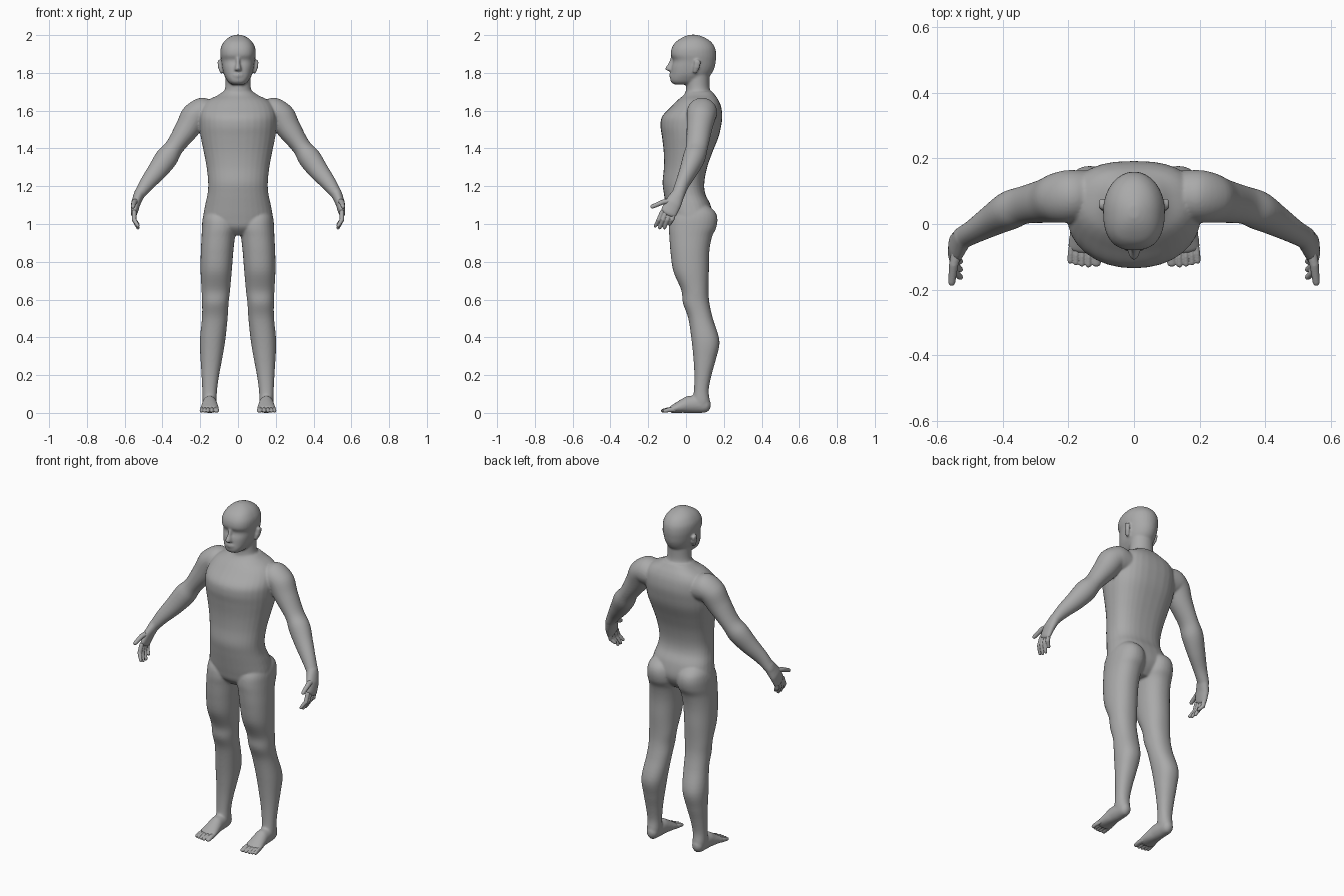
import bpy, bmesh, math
from mathutils import Vector

N = 32
GREY = bpy.data.materials.new("grey")
GREY.diffuse_color = (.4, .4, .4, 1)


def power(v, e):
    return math.copysign(abs(v) ** (2 / e), v)


def section(z, x0, x1, y0, y1, ef=2.0, eb=2.0):
    """Horizontal rounded outline with its own front and back squareness."""
    cx, cy, rx, ry = (x0 + x1) / 2, (y0 + y1) / 2, (x1 - x0) / 2, (y1 - y0) / 2
    ring = []
    for i in range(N):
        a = 2 * math.pi * i / N
        e = eb if math.sin(a) > 0 else ef
        ring.append(Vector((cx + rx * power(math.cos(a), e), cy + ry * power(math.sin(a), e), z)))
    return ring


def tube(path, side):
    """Rings along a path of (x, y, z, radius along side, other radius), with rounded ends."""
    pts = [Vector(p[:3]) for p in path]
    side = Vector(side)
    rings = []
    last = len(pts) - 1
    for i, p in enumerate(pts):
        t = (pts[min(i + 1, last)] - pts[max(i - 1, 0)]).normalized()
        u = (side - t * side.dot(t)).normalized()
        v = t.cross(u)
        ru, rv = path[i][3:]
        steps = [(0, 1)]
        if i == last:
            steps = [(0, 1), (.5, .87), (.85, .53), (.98, .2)]
        elif i == 0:
            steps = [(-.98, .2), (-.85, .53), (-.5, .87), (0, 1)]
        for d, s in steps:
            c = p + t * d * min(ru, rv)
            rings.append([c + (u * ru * math.cos(2 * math.pi * k / N)
                               + v * rv * math.sin(2 * math.pi * k / N)) * s for k in range(N)])
    return rings


def flow(rings, steps=5):
    """Add in-between rings on smooth curves through the given ones."""
    out = []
    last = len(rings) - 1
    for i in range(last):
        quads = zip(rings[max(i - 1, 0)], rings[i], rings[i + 1], rings[min(i + 2, last)])
        quads = list(quads)
        for s in range(steps):
            t = s / steps
            out.append([b + ((c - a) * t + (2 * a - 5 * b + 4 * c - d) * t * t
                             + (3 * b - a - 3 * c + d) * t ** 3) / 2 for a, b, c, d in quads])
    return out + [rings[-1]]


def build(name, parts, voxel, smooth):
    """Skin each (rings, mirrored) part, then fuse everything into one smooth surface."""
    bm = bmesh.new()
    for rings, mirrored in parts:
        for sx in ((1, -1) if mirrored else (1,)):
            loops = [[bm.verts.new((p.x * sx, p.y, p.z)) for p in r] for r in rings]
            for a, b in zip(loops, loops[1:]):
                for k in range(N):
                    bm.faces.new((a[k], a[(k + 1) % N], b[(k + 1) % N], b[k]))
            bm.faces.new(loops[0])
            bm.faces.new(loops[-1])
    bmesh.ops.recalc_face_normals(bm, faces=bm.faces)
    me = bpy.data.meshes.new(name)
    bm.to_mesh(me)
    bm.free()
    me.materials.append(GREY)
    ob = bpy.data.objects.new(name, me)
    bpy.context.collection.objects.link(ob)
    r = ob.modifiers.new("fuse", 'REMESH')
    r.mode = 'VOXEL'
    r.voxel_size = voxel
    r.use_smooth_shade = True
    s = ob.modifiers.new("soften", 'SMOOTH')
    s.factor = 0.5
    s.iterations = smooth
    return ob


# Torso: height, half width, front, back
torso = [section(z, -w, w, f, b, 2.1, 2.6) for z, w, f, b in [
    (.94, .06, -.04, .09), (.98, .165, -.08, .125), (1.03, .184, -.094, .143),
    (1.10, .174, -.107, .13), (1.16, .161, -.117, .102), (1.22, .158, -.124, .097),
    (1.30, .166, -.117, .112), (1.38, .181, -.118, .14), (1.46, .197, -.127, .172),
    (1.52, .203, -.135, .186), (1.57, .203, -.126, .192), (1.62, .19, -.08, .186),
    (1.655, .16, -.045, .172), (1.68, .11, -.015, .155), (1.70, .08, 0, .14)]]

# Neck
neck = [section(z, -w, w, f, b) for z, w, f, b in [
    (1.62, .12, -.04, .17), (1.68, .088, -.008, .145), (1.72, .068, 0, .125), (1.80, .066, 0, .125)]]

# Head
head = [section(z, -w, w, f, b, 2.5, 2.0) for z, w, f, b in [
    (1.738, .032, -.06, .03), (1.75, .05, -.078, .075), (1.77, .064, -.083, .11),
    (1.795, .076, -.08, .135), (1.83, .084, -.077, .152), (1.865, .089, -.068, .158),
    (1.895, .094, -.08, .16), (1.93, .092, -.076, .155), (1.96, .078, -.058, .137),
    (1.98, .06, -.032, .112), (1.994, .037, -.005, .082), (2.002, .014, .02, .055)]]

# Face: nose, lips, ears
nose = [section(z, -w, w, f, -.04) for z, w, f in [
    (1.808, .012, -.088), (1.815, .02, -.108), (1.824, .018, -.112), (1.85, .012, -.094), (1.885, .011, -.08)]]
lips = tube([(-.02, -.076, 1.787, .008, .012), (0, -.081, 1.787, .009, .015), (.02, -.076, 1.787, .008, .012)], (0, 1, 0))
ear = tube([(.088, .048, 1.805, .012, .009), (.096, .056, 1.83, .017, .010),
            (.1, .062, 1.86, .018, .009)], (0, 1, 0))

# Legs: height, inner, outer, front, back
leg = [section(*s, 2.2, 2.2) for s in [
    (1.11, .06, .14, 0, .10), (1.07, .025, .174, -.055, .15), (1.03, .01, .187, -.083, .166),
    (.98, .006, .191, -.091, .16), (.93, .016, .193, -.088, .137), (.85, .025, .197, -.082, .123),
    (.75, .033, .198, -.067, .121), (.65, .042, .193, -.025, .119), (.58, .05, .19, -.016, .124),
    (.50, .055, .191, .012, .142), (.38, .068, .202, .03, .177), (.28, .085, .198, .04, .157),
    (.20, .1, .193, .044, .135), (.12, .111, .189, .042, .12), (.06, .113, .188, .035, .126),
    (.03, .118, .182, .045, .122)]]

# Arms: path with depth and width radii
arm = tube([(.11, .09, 1.575, .07, .06), (.19, .085, 1.59, .08, .079), (.23, .08, 1.57, .077, .072),
            (.272, .07, 1.50, .067, .064), (.335, .058, 1.41, .058, .05), (.378, .042, 1.35, .059, .06),
            (.43, .012, 1.278, .048, .052), (.487, -.022, 1.207, .037, .039),
            (.526, -.043, 1.15, .034, .028)], (0, 1, 0))

# Palm, and the foot up to the toes
palm = tube([(.52, -.038, 1.165, .034, .029), (.541, -.068, 1.11, .046, .025),
             (.55, -.092, 1.06, .045, .018)], (0, 1, 0))
foot = tube([(.15, .098, .041, .034, .041), (.15, .05, .046, .038, .047), (.15, .01, .044, .04, .045),
             (.15, -.03, .032, .046, .033), (.151, -.07, .02, .051, .021)], (1, 0, 0))

smooth_parts = [(torso, False), (neck, False), (head, False), (leg, True), (arm, True)]
build("body", [(flow(r), m) for r, m in smooth_parts]
      + [(nose, False), (lips, False), (ear, True), (palm, True), (foot, True)], .0058, 7)

# Fingers and thumb
fingers = []
for y0, y1, z1 in [(-.127, -.162, .982), (-.105, -.139, .972), (-.082, -.114, .972), (-.06, -.087, .992)]:
    fingers.append((tube([(.55, y0, 1.065, .011, .012), (.55, (y0 + y1) / 2, 1.022, .0115, .012),
                          (.53, y1, z1 + .008, .009, .009)], (0, 1, 0)), True))
fingers.append((tube([(.537, -.07, 1.125, .018, .016), (.55, -.125, 1.115, .014, .013),
                      (.556, -.178, 1.092, .011, .011)], (1, 0, 0)), True))
build("fingers", fingers, .0035, 2)

# Toes
toes = []
for x, tip, r in [(.114, -.12, .014), (.138, -.123, .0095), (.158, -.121, .009), (.176, -.117, .009), (.193, -.112, .009)]:
    toes.append((tube([(.15 + (x - .15) * .9, -.06, .02, r, .014), (x, tip + .022, .016, r, .012),
                       (x + .001, tip, .011, r, .010)], (1, 0, 0)), True))
build("toes", toes, .003, 2)
